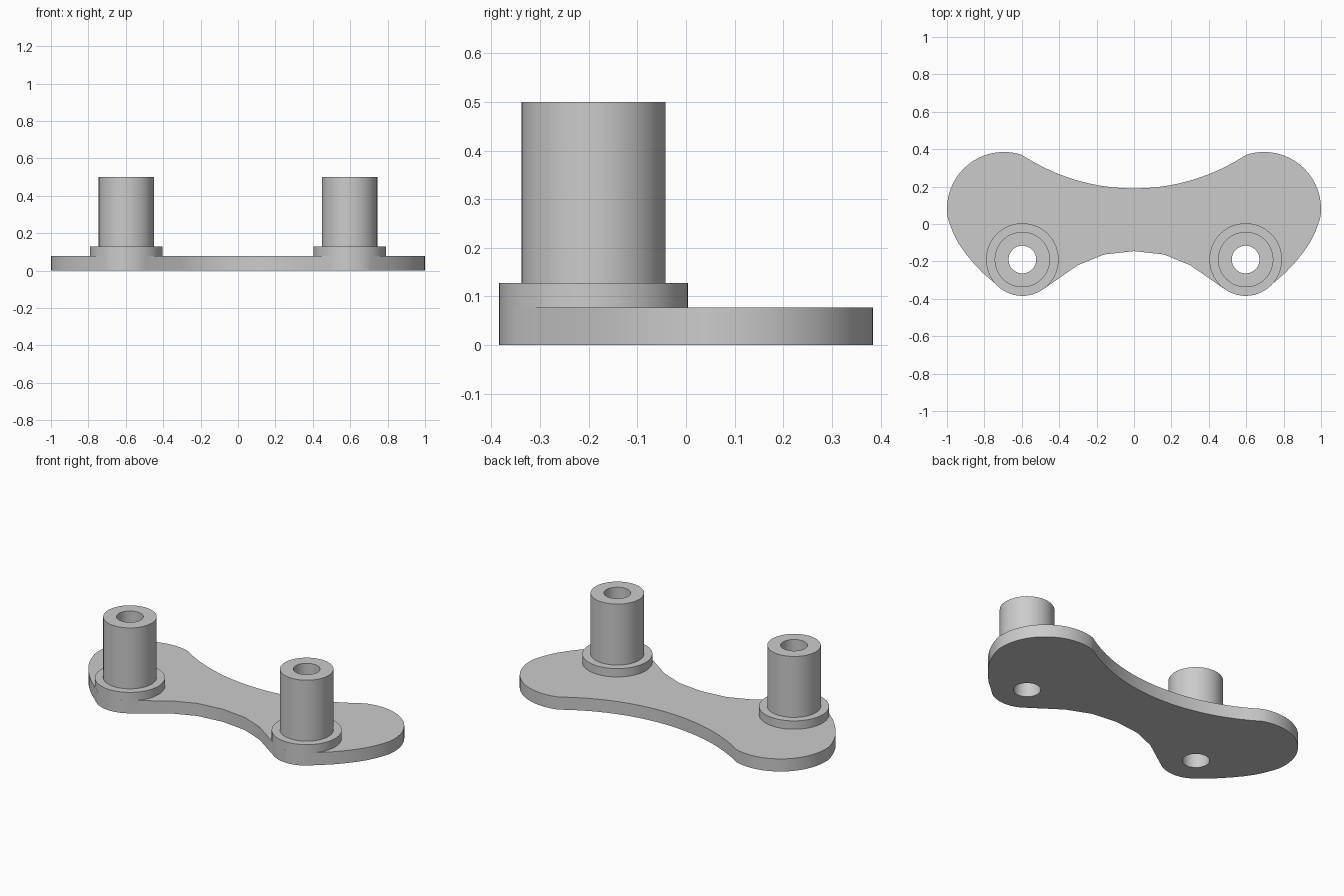
import bpy
import bmesh
from math import cos, sin, radians, pi, sqrt, atan2

cube = bpy.data.objects.get("Cube")
if cube:
    bpy.data.objects.remove(cube, do_unlink=True)

PLATE_Z, FLANGE_Z, POST_Z = 0.077, 0.128, 0.5
HOLE_R, POST_R, FLANGE_R = 0.074, 0.148, 0.194
BOSS_X, BOSS_Y = 0.597, -0.19
SIDES = 64

grey = bpy.data.materials.new("plain grey")
grey.use_nodes = True
grey.diffuse_color = (0.6, 0.6, 0.6, 1)
grey.node_tree.nodes["Principled BSDF"].inputs["Base Color"].default_value = (0.6, 0.6, 0.6, 1)


def finish(bm, name):
    bmesh.ops.recalc_face_normals(bm, faces=bm.faces)
    mesh = bpy.data.meshes.new(name)
    bm.to_mesh(mesh)
    bm.free()
    mesh.materials.append(grey)
    obj = bpy.data.objects.new(name, mesh)
    bpy.context.collection.objects.link(obj)
    bpy.ops.object.select_all(action="DESELECT")
    obj.select_set(True)
    bpy.context.view_layer.objects.active = obj
    bpy.ops.object.shade_smooth_by_angle(angle=radians(30))
    return obj


def arc(cx, cy, r, start, end, steps):
    angles = [radians(start + (end - start) * i / steps) for i in range(steps + 1)]
    return [(cx + r * cos(a), cy + r * sin(a)) for a in angles]


def loop(bm, points):
    verts = [bm.verts.new((x, y, 0)) for x, y in points]
    return [bm.edges.new((v, verts[i - 1])) for i, v in enumerate(verts)]


# Left half of the plate outline, from the back middle round to the front middle
waist_r = 1.09
back = [(x, 0.19 + waist_r - sqrt(waist_r ** 2 - x * x))
        for x in [0.06 * i for i in range(10)]]
lobe = arc(0.695, 0.08, 0.305, 108, -8, 24)
side = [(0.985, 0.0), (0.966, -0.05), (0.94, -0.1), (0.905, -0.152),
        (0.86, -0.207), (0.81, -0.26), (0.755, -0.307)]
nose = arc(BOSS_X, BOSS_Y, FLANGE_R, -55, -122, 16)
front = [(0.3, -0.22), (0.16, -0.163), (0, -0.145)]
half = back + lobe + side + nose + front
outline = half + [(-x, y) for x, y in reversed(half[1:-1])]

# Plate with two through holes
bm = bmesh.new()
edges = loop(bm, outline)
for s in (1, -1):
    edges += loop(bm, arc(s * BOSS_X, BOSS_Y, HOLE_R, 0, 360, SIDES)[:-1])
bmesh.ops.triangle_fill(bm, edges=edges, use_beauty=True, normal=(0, 0, 1))
top = bmesh.ops.extrude_face_region(bm, geom=bm.faces[:], use_keep_orig=True)
bmesh.ops.translate(bm, vec=(0, 0, PLATE_Z),
                    verts=[g for g in top["geom"] if isinstance(g, bmesh.types.BMVert)])
finish(bm, "base_plate")

# Hollow posts with stepped flanges
profile = [(HOLE_R, PLATE_Z), (FLANGE_R, PLATE_Z), (FLANGE_R, FLANGE_Z),
           (POST_R, FLANGE_Z), (POST_R, POST_Z), (HOLE_R, POST_Z)]
for s, name in ((1, "left_post"), (-1, "right_post")):
    bm = bmesh.new()
    rings = [[bm.verts.new((r * cos(2 * pi * i / SIDES), r * sin(2 * pi * i / SIDES), z))
              for i in range(SIDES)] for r, z in profile]
    for k, ring in enumerate(rings):
        prev = rings[k - 1]
        for i in range(SIDES):
            bm.faces.new((prev[i - 1], prev[i], ring[i], ring[i - 1]))
    finish(bm, name).location = (s * BOSS_X, BOSS_Y, 0)
